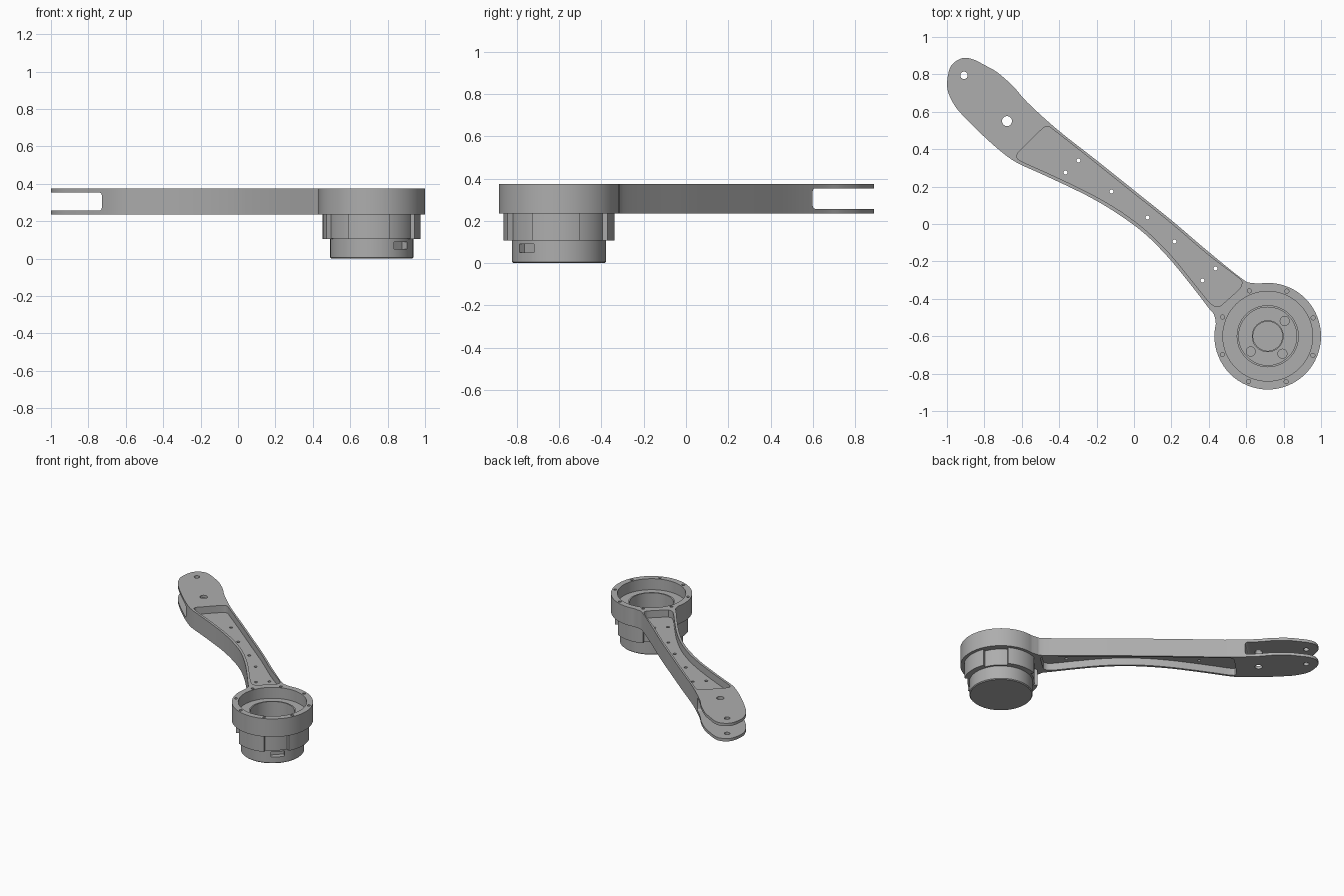
import bpy, bmesh, math
from mathutils import Vector

cube = bpy.data.objects.get("Cube")
if cube:
    bpy.data.objects.remove(cube, do_unlink=True)

grey = bpy.data.materials.new("machined grey")
grey.use_nodes = True
grey.diffuse_color = (0.42, 0.42, 0.42, 1)
grey.node_tree.nodes["Principled BSDF"].inputs["Base Color"].default_value = (0.42, 0.42, 0.42, 1)

HUB = Vector((0.715, -0.6))
TOP, BASE = 0.375, 0.235


def finish(name, bm):
    bmesh.ops.recalc_face_normals(bm, faces=bm.faces)
    mesh = bpy.data.meshes.new(name)
    bm.to_mesh(mesh)
    bm.free()
    mesh.materials.append(grey)
    obj = bpy.data.objects.new(name, mesh)
    bpy.context.collection.objects.link(obj)
    return obj


def prism(name, pts, z0, z1):
    bm = bmesh.new()
    face = bm.faces.new([bm.verts.new((p[0], p[1], z0)) for p in pts])
    new = bmesh.ops.extrude_face_region(bm, geom=[face])["geom"]
    bmesh.ops.translate(bm, vec=(0, 0, z1 - z0), verts=[v for v in new if isinstance(v, bmesh.types.BMVert)])
    return finish(name, bm)


def polar(r, deg, centre=HUB):
    a = math.radians(deg)
    return centre + Vector((math.cos(a), math.sin(a))) * r


def disc(r, centre=HUB, n=64):
    return [polar(r, 360 * i / n, centre) for i in range(n)]


def smooth_path(pts, steps=4):
    # Catmull-Rom curve through the points of an open path
    p = [Vector(q) for q in pts]
    p = [p[0]] + p + [p[-1]]
    out = []
    for a, b, c, d in zip(p, p[1:], p[2:], p[3:]):
        for i in range(steps):
            t = i / steps
            out.append(0.5 * (2 * b + (c - a) * t + (2 * a - 5 * b + 4 * c - d) * t**2
                              + (3 * b - a - 3 * c + d) * t**3))
    return out + [p[-1]]


def combine(target, other, op="DIFFERENCE"):
    mod = target.modifiers.new("combine", "BOOLEAN")
    mod.operation, mod.object, mod.solver = op, other, "EXACT"
    bpy.context.view_layer.objects.active = target
    bpy.ops.object.modifier_apply(modifier=mod.name)
    bpy.data.objects.remove(other, do_unlink=True)


def drill(target, r, centre, z0, z1):
    combine(target, prism("drill", disc(r, Vector(centre), 16), z0, z1))


def shade(obj):
    bpy.ops.object.select_all(action="DESELECT")
    obj.select_set(True)
    bpy.context.view_layer.objects.active = obj
    bpy.ops.object.shade_smooth_by_angle(angle=math.radians(30))


# Arm outline: round fork tip, waisted beam, flare into the hub
outline = smooth_path([
    (0.44, -0.56), (0.43, -0.49), (0.40, -0.45), (0.30, -0.32), (0.18, -0.175), (0.055, -0.05),
    (-0.08, 0.05), (-0.22, 0.135), (-0.36, 0.205), (-0.50, 0.27), (-0.63, 0.33), (-0.72, 0.395),
    (-0.82, 0.485), (-0.91, 0.575), (-0.96, 0.635), (-0.995, 0.71), (-0.997, 0.78), (-0.975, 0.85),
    (-0.917, 0.887), (-0.86, 0.88), (-0.80, 0.85), (-0.73, 0.81), (-0.645, 0.735), (-0.57, 0.65),
    (-0.41, 0.505), (-0.20, 0.34), (0.0, 0.18), (0.2, 0.02), (0.4, -0.15), (0.58, -0.295), (0.63, -0.315),
    (0.70, -0.32)])
arm = prism("arm_and_housing", outline, BASE, TOP)
combine(arm, prism("housing", disc(0.285), BASE, TOP), "UNION")

# Hub housing: stepped recess and central bore
combine(arm, prism("recess", disc(0.24), 0.29, 0.5))
combine(arm, prism("bore", disc(0.162), 0.1, 0.5))

# Thin-walled pockets above and below the web
pocket = smooth_path([
    (0.46, -0.44), (0.41, -0.425), (0.31, -0.303), (0.19, -0.158), (0.065, -0.035), (-0.07, 0.067),
    (-0.21, 0.15), (-0.35, 0.22), (-0.49, 0.285), (-0.61, 0.34), (-0.625, 0.37), (-0.60, 0.40),
    (-0.50, 0.50), (-0.46, 0.52), (-0.41, 0.487), (-0.20, 0.322), (0.0, 0.162), (0.2, 0.002),
    (0.4, -0.168), (0.56, -0.29), (0.575, -0.325), (0.55, -0.36), (0.46, -0.44)])[:-1]
for z0, z1 in ((0.32, 0.5), (0.1, 0.29)):
    combine(arm, prism("pocket", pocket, z0, z1))

# Fork slot, cut square to the arm with rounded inner corners
along = Vector((-0.68, 0.733))
across = Vector((0.733, 0.68))
root = Vector((-0.622, 0.5))
slot = prism("slot", [root + across * 0.5, root - across * 0.5,
                      root - across * 0.5 + along, root + across * 0.5 + along], 0.257, 0.353)
bevel = slot.modifiers.new("round", "BEVEL")
bevel.width, bevel.segments = 0.015, 3
combine(arm, slot)

# Fork pin holes, web holes and rim screw holes
drill(arm, 0.02, (-0.909, 0.795), 0.1, 0.5)
drill(arm, 0.027, (-0.679, 0.55), 0.1, 0.5)
for hole in ((-0.297, 0.34), (-0.366, 0.275), (-0.12, 0.174), (0.072, 0.035),
             (0.217, -0.094), (0.436, -0.238), (0.366, -0.302)):
    drill(arm, 0.011, hole, 0.1, 0.5)
for k in range(8):
    drill(arm, 0.011, polar(0.262, 22 + 45 * k), 0.32, 0.5)
shade(arm)

# Motor can: lathed cup with neck, floor and raised hub ring
profile = [(0, 0), (0.216, 0), (0.222, 0.006), (0.222, 0.107), (0.236, 0.107), (0.236, 0.236),
           (0.166, 0.236), (0.166, 0.305), (0.155, 0.305), (0.155, 0.07), (0.085, 0.07),
           (0.085, 0.1), (0.078, 0.1), (0.078, 0.05), (0, 0.05)]
bm = bmesh.new()
verts = [bm.verts.new((HUB.x + r, HUB.y, z)) for r, z in profile]
edges = [bm.edges.new(pair) for pair in zip(verts, verts[1:])]
bmesh.ops.spin(bm, geom=verts + edges, cent=(HUB.x, HUB.y, 0), axis=(0, 0, 1),
               angle=math.tau, steps=64, use_duplicate=False)
bmesh.ops.remove_doubles(bm, verts=bm.verts, dist=0.0005)
can = finish("motor_can", bm)

# Connector opening in the lower can
side = Vector((1, 1)) * 0.035
inner, outer = polar(0.18, -45), polar(0.3, -45)
combine(can, prism("opening", [inner - side, outer - side, outer + side, inner + side], 0.05, 0.09))
shade(can)

# Four wide lobes around the motor
for k in range(4):
    mid = -93.5 + 90 * k
    angles = [mid - 25.5 + 51 * i / 12 for i in range(13)]
    ring = [polar(0.262, a) for a in angles] + [polar(0.21, a) for a in reversed(angles)]
    shade(prism(f"motor_lobe_{k + 1}", ring, 0.106, 0.2355))

# Small bosses on the can floor
for k, a in enumerate((42, 222, 310)):
    shade(prism(f"floor_boss_{k + 1}", disc(0.027, polar(0.122, a), 20), 0.06, 0.09))
